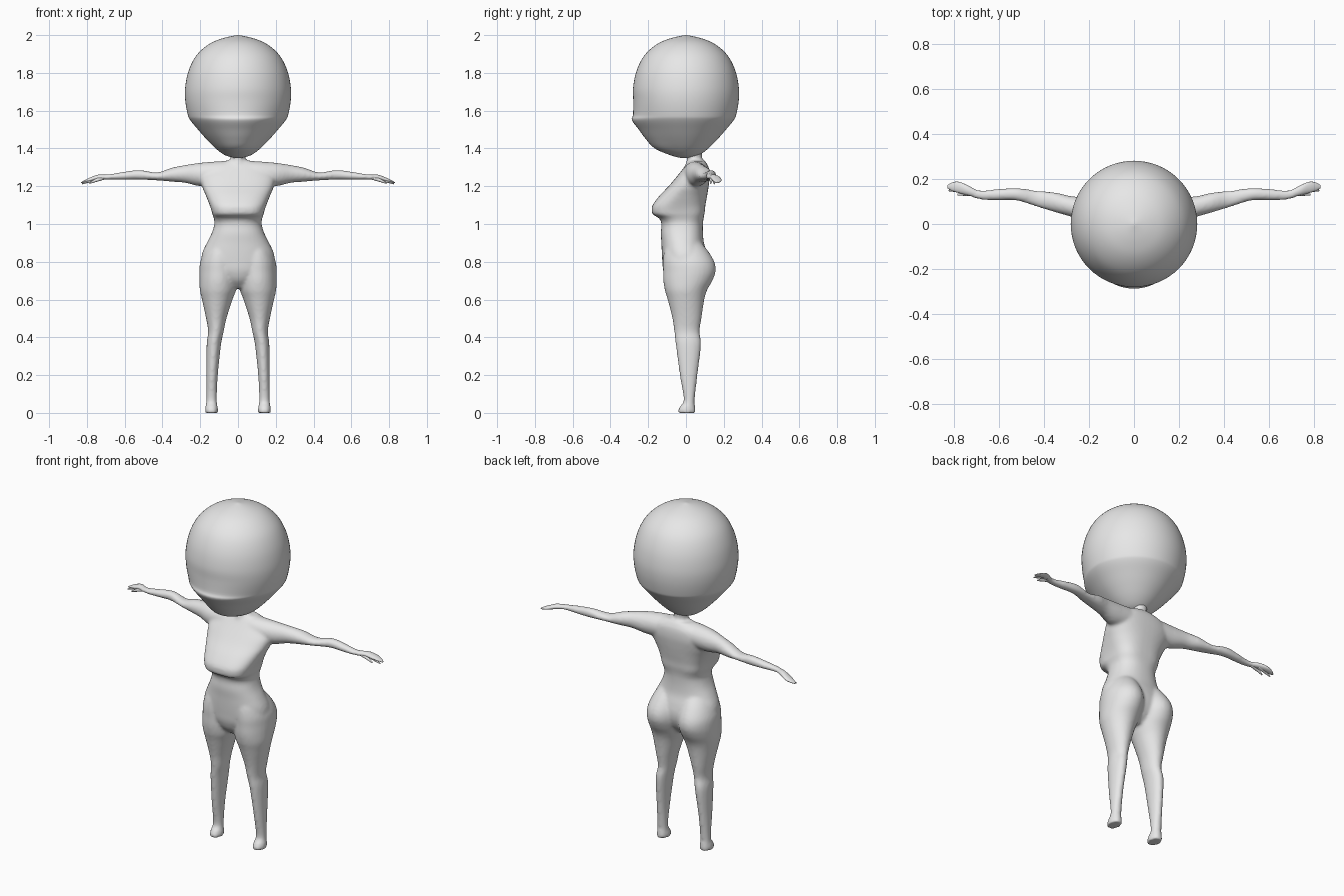
import bpy, bmesh, math
from mathutils import Vector

skin = bpy.data.materials.new("plain grey")
skin.diffuse_color = (0.8, 0.8, 0.8, 1)


def resample(rows, steps=5):
    """Catmull-Rom curve through rows of numbers."""
    rows = [Vector(r) for r in rows]
    out = []
    for i in range(len(rows) - 1):
        a, b = rows[max(i - 1, 0)], rows[i]
        c, d = rows[i + 1], rows[min(i + 2, len(rows) - 1)]
        for s in range(steps):
            t = s / steps
            out.append(0.5 * (2 * b + (c - a) * t + (2 * a - 5 * b + 4 * c - d) * t * t
                              + (3 * b - a - 3 * c + d) * t ** 3))
    return out + [rows[-1]]


def loft(bm, rows, point, seg=32):
    """Closed skin over rings; point(row, angle) gives each vertex."""
    rings = [[bm.verts.new(point(r, 2 * math.pi * k / seg)) for k in range(seg)]
             for r in resample(rows)]
    faces = [bm.faces.new(rings[0]), bm.faces.new(rings[-1])]
    for a, b in zip(rings, rings[1:]):
        for k in range(seg):
            n = (k + 1) % seg
            faces.append(bm.faces.new((a[k], a[n], b[n], b[k])))
    bmesh.ops.recalc_face_normals(bm, faces=faces)


def finish(bm, name):
    mesh = bpy.data.meshes.new(name)
    bm.to_mesh(mesh)
    bm.free()
    mesh.materials.append(skin)
    for p in mesh.polygons:
        p.use_smooth = True
    ob = bpy.data.objects.new(name, mesh)
    bpy.context.collection.objects.link(ob)
    return ob


def power(v, n):
    return math.copysign(abs(v) ** (2 / n), v)


def torso_point(r, a):          # z, half width, front y, back y, squareness
    z, w, f, b, n = r
    return (w * power(math.cos(a), n),
            (f + b) / 2 + (b - f) / 2 * power(math.sin(a), n), z)


def leg_point(side):            # z, centre x, centre y, radius x, radius y
    return lambda r, a: (side * (r[1] + r[3] * math.cos(a)), r[2] + r[4] * math.sin(a), r[0])


def arm_point(side):            # x, centre y, centre z, radius y, radius z
    return lambda r, a: (side * r[0], r[1] + r[3] * math.cos(a), r[2] + r[4] * math.sin(a))


def head_point(r, a):           # z, radius, radius at the chin ridge
    rad = r[1] + (r[2] - r[1]) * max(0, -math.sin(a)) ** 4
    return (rad * math.cos(a), rad * math.sin(a), r[0])


torso = [(.66, .05, -.06, .05, 2), (.70, .12, -.10, .09, 2), (.75, .18, -.12, .115, 2.1),
         (.80, .195, -.125, .12, 2.2), (.85, .188, -.128, .11, 2.2), (.90, .165, -.13, .095, 2.2),
         (.95, .14, -.133, .09, 2.3), (1.0, .125, -.13, .09, 2.4), (1.03, .128, -.142, .093, 2.7),
         (1.05, .135, -.175, .097, 3), (1.07, .14, -.181, .10, 3), (1.1, .15, -.177, .103, 2.8),
         (1.15, .17, -.14, .112, 2.5), (1.2, .19, -.092, .12, 2.4), (1.25, .195, -.05, .125, 2.4),
         (1.3, .16, -.01, .12, 2.3), (1.335, .08, .015, .10, 2)]
neck = [(1.29, .07, -.01, .115, 2), (1.325, .045, .0, .10, 2),
        (1.35, .038, .005, .085, 2), (1.4, .05, -.02, .09, 2)]
leg = [(.92, .08, -.015, .06, .08), (.86, .092, 0, .085, .115), (.80, .10, .014, .10, .136),
       (.75, .102, .018, .103, .139), (.70, .104, .01, .101, .13), (.65, .106, 0, .096, .112),
       (.60, .110, 0, .081, .097), (.50, .115, .005, .054, .077), (.43, .117, .005, .041, .067),
       (.36, .128, .013, .038, .067), (.20, .137, .014, .030, .047), (.07, .14, .017, .028, .029),
       (.035, .14, .008, .032, .040), (.012, .14, .004, .035, .047), (0, .14, .004, .033, .045)]
arm = [(0, .05, 1.268, .06, .065), (.1, .05, 1.266, .065, .066), (.2, .06, 1.262, .058, .062),
       (.28, .078, 1.265, .046, .047), (.35, .096, 1.261, .044, .037), (.43, .112, 1.252, .036, .021),
       (.52, .132, 1.260, .028, .026), (.60, .131, 1.255, .025, .022), (.68, .129, 1.249, .021, .015),
       (.73, .143, 1.248, .020, .013)]
palm = [(.69, .13, 1.249, .015, .011), (.74, .150, 1.247, .022, .014), (.78, .163, 1.236, .025, .011),
        (.81, .166, 1.226, .018, .007), (.83, .166, 1.219, .006, .003)]
thumb = [(.70, .135, 1.247, .012, .010), (.75, .133, 1.232, .008, .009), (.785, .131, 1.217, .004, .004)]
finger = [(.74, .152, 1.240, .012, .008), (.79, .150, 1.225, .008, .006), (.825, .149, 1.213, .003, .003)]
head = [(1.35, .02, .03), (1.365, .07, .085), (1.40, .118, .165), (1.45, .168, .213),
        (1.50, .212, .25), (1.55, .253, .286), (1.58, .266, .280), (1.65, .279, .279),
        (1.72, .28, .28), (1.80, .265, .265), (1.87, .235, .235), (1.92, .195, .195),
        (1.96, .14, .14), (1.985, .075, .075), (2.0, .005, .005)]

# body: torso, neck, legs and arms fused into one soft skin
bm = bmesh.new()
loft(bm, torso, torso_point, 48)
loft(bm, neck, torso_point)
for side in (1, -1):
    loft(bm, leg, leg_point(side))
    loft(bm, arm, arm_point(side))
body = finish(bm, "body")
fuse = body.modifiers.new("fuse", "REMESH")
fuse.mode = 'VOXEL'
fuse.voxel_size = 0.009
fuse.use_smooth_shade = True
soften = body.modifiers.new("soften", "SMOOTH")
soften.factor = 0.5
soften.iterations = 5

# hands
for side, name in ((1, "left_hand"), (-1, "right_hand")):
    bm = bmesh.new()
    for rows in (palm, thumb, finger):
        loft(bm, rows, arm_point(side), 16)
    finish(bm, name)

# head with a ridged chin
bm = bmesh.new()
loft(bm, head, head_point, 64)
finish(bm, "head")
